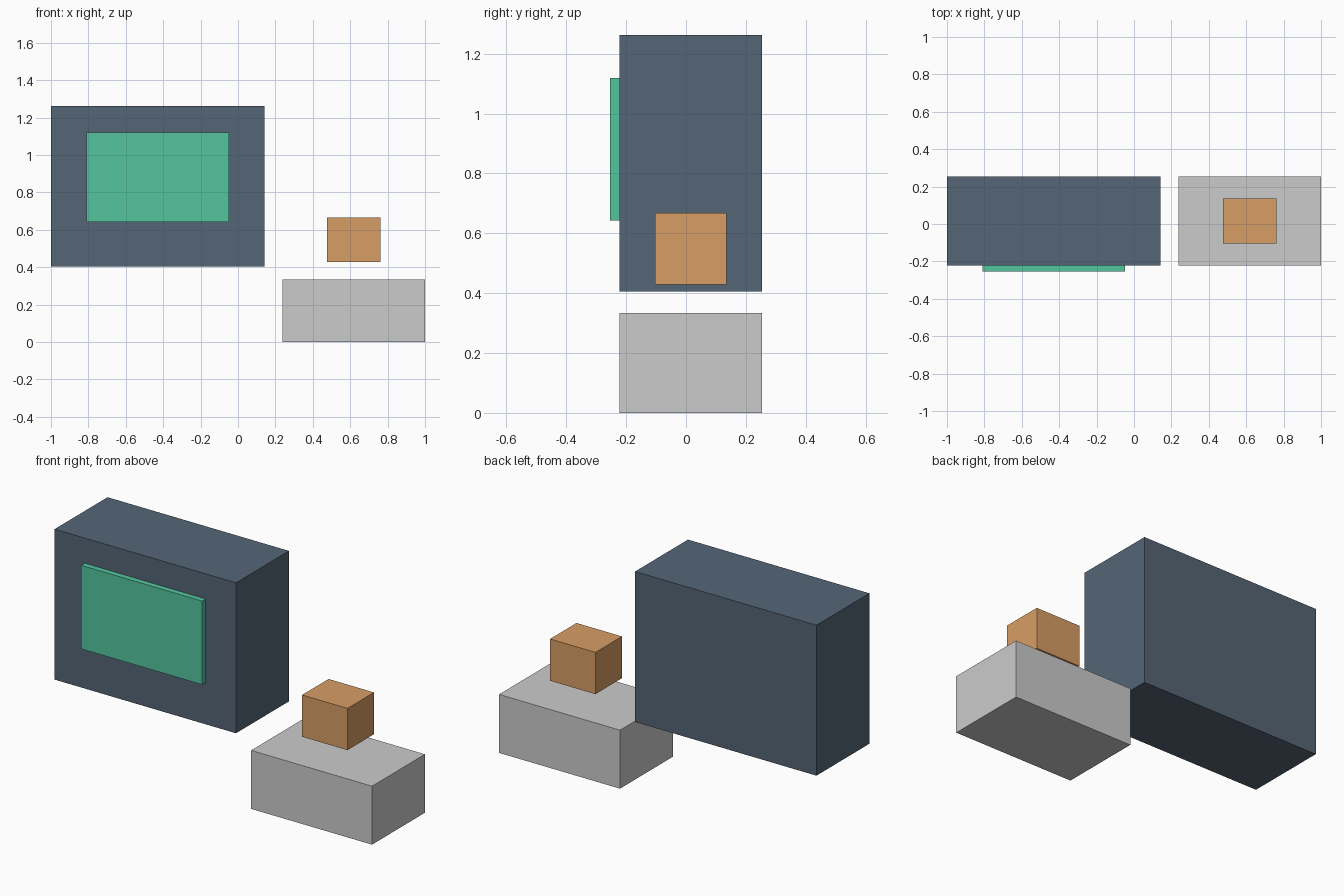
import bpy
from mathutils import Vector

if "Cube" in bpy.data.objects:
    bpy.data.objects.remove(bpy.data.objects["Cube"])


def material(name, rgb):
    mat = bpy.data.materials.new(name)
    mat.diffuse_color = (*rgb, 1.0)
    mat.use_nodes = True
    mat.node_tree.nodes["Principled BSDF"].inputs["Base Color"].default_value = mat.diffuse_color
    return mat


def box(name, low, high, mat=None):
    """Box spanning two opposite corners."""
    low, high = Vector(low), Vector(high)
    bpy.ops.mesh.primitive_cube_add(size=1, location=(low + high) / 2)
    obj = bpy.context.object
    obj.name = name
    obj.scale = high - low
    bpy.ops.object.transform_apply(location=False, rotation=False, scale=True)
    if mat:
        obj.data.materials.append(mat)
    return obj


slate = material("slate", (0.09, 0.13, 0.18))
green = material("green", (0.09, 0.56, 0.35))
orange = material("orange", (0.68, 0.34, 0.13))

FRONT, BACK = -0.222, 0.254

# Large raised cabinet
box("cabinet", (-1.0, FRONT, 0.405), (0.143, BACK, 1.262), slate)
# Panel set slightly into the cabinet front
box("front_panel", (-0.81, -0.254, 0.643), (-0.048, FRONT + 0.016, 1.119), green)
# Low block on the ground
box("base_block", (0.238, FRONT, 0.0), (1.0, BACK, 0.333))
# Small block floating above the base
box("small_block", (0.476, -0.103, 0.429), (0.762, 0.135, 0.667), orange)
